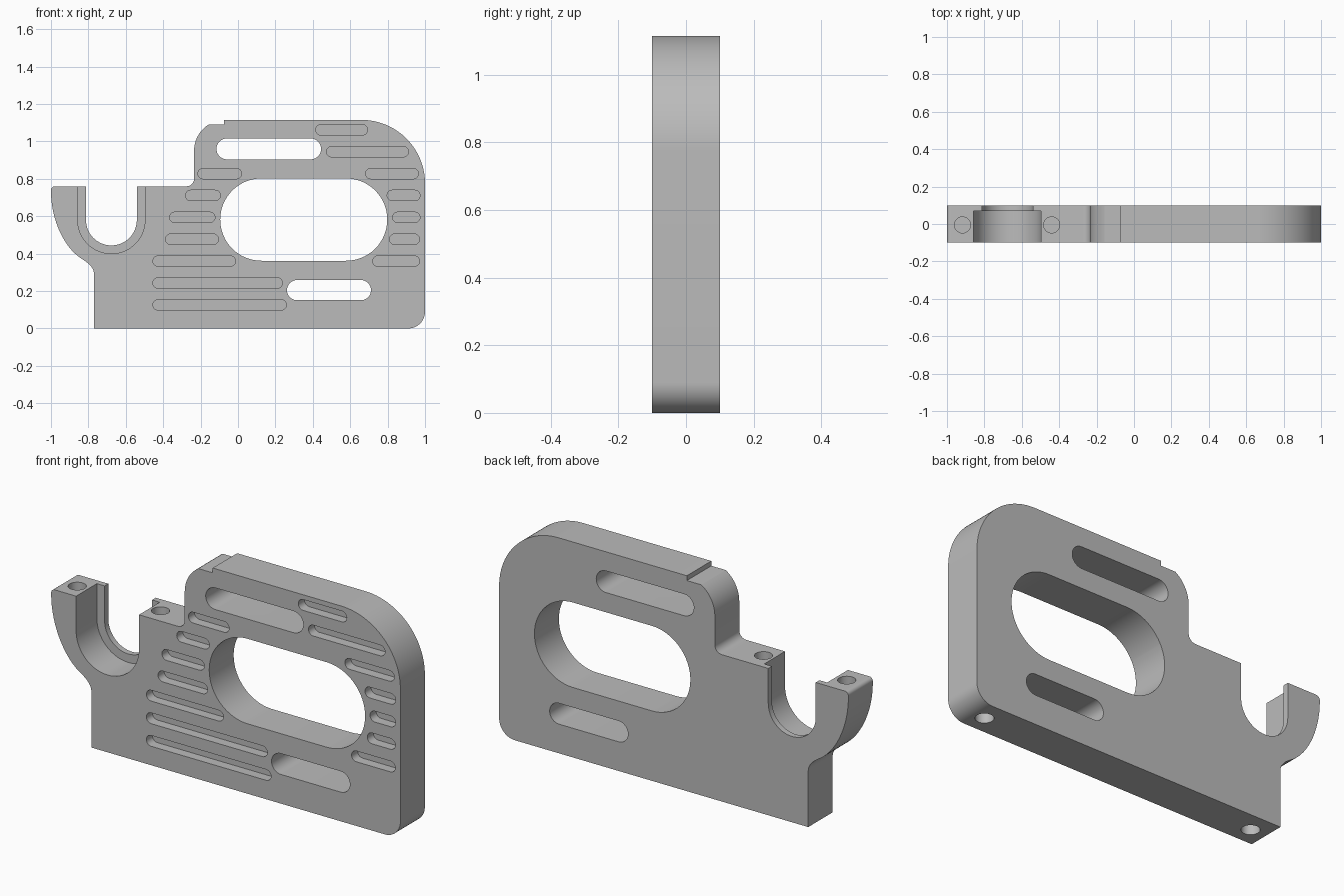
import bpy, bmesh
from math import sin, cos, pi, radians, acos, degrees
from mathutils import Vector
from mathutils.geometry import interpolate_bezier

cube = bpy.data.objects.get("Cube")
if cube:
    bpy.data.objects.remove(cube, do_unlink=True)

HALF = 0.1       # half thickness of the plate
TOP = 1.115      # overall height
SADDLE_Z = 0.76  # top of the bearing saddle

grey = bpy.data.materials.new("plain grey")
grey.use_nodes = True
GREY = (0.5, 0.5, 0.5, 1)
grey.diffuse_color = GREY
grey.node_tree.nodes["Principled BSDF"].inputs["Base Color"].default_value = GREY


def arc(cx, cz, r, start, end, steps=16):
    """Points on a circle, angles in degrees."""
    angles = [radians(start + (end - start) * i / steps) for i in range(steps + 1)]
    return [(cx + r * cos(a), cz + r * sin(a)) for a in angles]


def bezier(*points):
    knots = [Vector((x, z, 0)) for x, z in points]
    return [(p.x, p.y) for p in interpolate_bezier(*knots, 16)]


def prism(name, outline, y0, y1):
    """Extrude an x-z outline from y0 to y1."""
    bm = bmesh.new()
    face = bm.faces.new([bm.verts.new((x, y0, z)) for x, z in outline])
    new = bmesh.ops.extrude_face_region(bm, geom=[face])["geom"]
    verts = [g for g in new if isinstance(g, bmesh.types.BMVert)]
    bmesh.ops.translate(bm, verts=verts, vec=(0, y1 - y0, 0))
    bmesh.ops.recalc_face_normals(bm, faces=bm.faces)
    mesh = bpy.data.meshes.new(name)
    bm.to_mesh(mesh)
    bm.free()
    obj = bpy.data.objects.new(name, mesh)
    bpy.context.collection.objects.link(obj)
    mesh.materials.append(grey)
    return obj


def stadium(x0, x1, z, r, steps=16):
    return arc(x1 - r, z, r, -90, 90, steps) + arc(x0 + r, z, r, 90, 270, steps)


def cut(body, cutter):
    mod = body.modifiers.new("cut", "BOOLEAN")
    mod.operation = "DIFFERENCE"
    mod.solver = "EXACT"
    mod.object = cutter
    bpy.context.view_layer.objects.active = body
    bpy.ops.object.modifier_apply(modifier=mod.name)
    bpy.data.objects.remove(cutter, do_unlink=True)


# Plate outline, counter-clockwise from the lower corner
step_z, bump_r = 1.09, 0.165
clip = degrees(acos(-(bump_r ** 2 - 0.14 ** 2) ** 0.5 / bump_r))
outline = [(-0.77, 0)]
outline += arc(0.91, 0.09, 0.09, -90, 0)
outline += arc(0.66, TOP - 0.34, 0.34, 0, 90, 32)
outline += [(-0.075, TOP), (-0.075, step_z)]
outline += arc(-0.07, 0.95, bump_r, clip, 180)
outline += arc(-0.275, SADDLE_Z + 0.04, 0.04, 0, -90, 8)
outline += arc(-0.98, SADDLE_Z - 0.02, 0.02, 90, 180, 6)
outline += bezier((-1, 0.735), (-1, 0.58), (-0.93, 0.435), (-0.84, 0.375))
outline += bezier((-0.84, 0.375), (-0.79, 0.345), (-0.77, 0.32), (-0.77, 0.29))[1:]
plate = prism("bracket_plate", outline, -HALF, HALF)

# Stepped U-shaped saddle: wide channel in front, narrow lip behind
for r, y0, y1 in ((0.18, -0.2, 0.07), (0.136, 0, 0.2)):
    u_shape = arc(-0.677, 0.58, r, 180, 360, 32)
    u_shape += [(-0.677 + r, 1), (-0.677 - r, 1)]
    cut(plate, prism("saddle_cutter", u_shape, y0, y1))

# Through windows
for x0, x1, z, r in ((-0.095, 0.798, 0.582, 0.22),
                     (-0.115, 0.444, 0.96, 0.056),
                     (0.262, 0.711, 0.205, 0.054)):
    cut(plate, prism("window_cutter", stadium(x0, x1, z, r, 32), -0.2, 0.2))

# Shallow pockets on the front: row number from the bottom, then x range
pockets = [(0, -0.455, 0.259), (1, -0.455, 0.238),
           (2, -0.455, -0.013), (2, 0.72, 0.971),
           (3, -0.388, -0.104), (3, 0.81, 0.971),
           (4, -0.366, -0.123), (4, 0.826, 0.973),
           (5, -0.281, -0.094), (5, 0.797, 0.973),
           (6, -0.214, 0.019), (6, 0.682, 0.965),
           (7, 0.473, 0.912), (8, 0.415, 0.693)]
for row, x0, x1 in pockets:
    shape = stadium(x0, x1, 0.126 + row * 0.117, 0.028, 10)
    cut(plate, prism("pocket_cutter", shape, -0.2, -HALF + 0.05))

# Blind screw holes: two in the saddle top, two in the base
for x, z in ((-0.917, SADDLE_Z), (-0.44, SADDLE_Z), (-0.684, 0), (0.868, 0)):
    bpy.ops.mesh.primitive_cylinder_add(vertices=32, radius=0.043, depth=0.4,
                                        location=(x, -0.005, z))
    cut(plate, bpy.context.object)

# Smooth the rounded walls, keep the edges crisp
bpy.ops.object.select_all(action="DESELECT")
plate.select_set(True)
bpy.context.view_layer.objects.active = plate
bpy.ops.object.shade_smooth_by_angle(angle=pi / 6)
